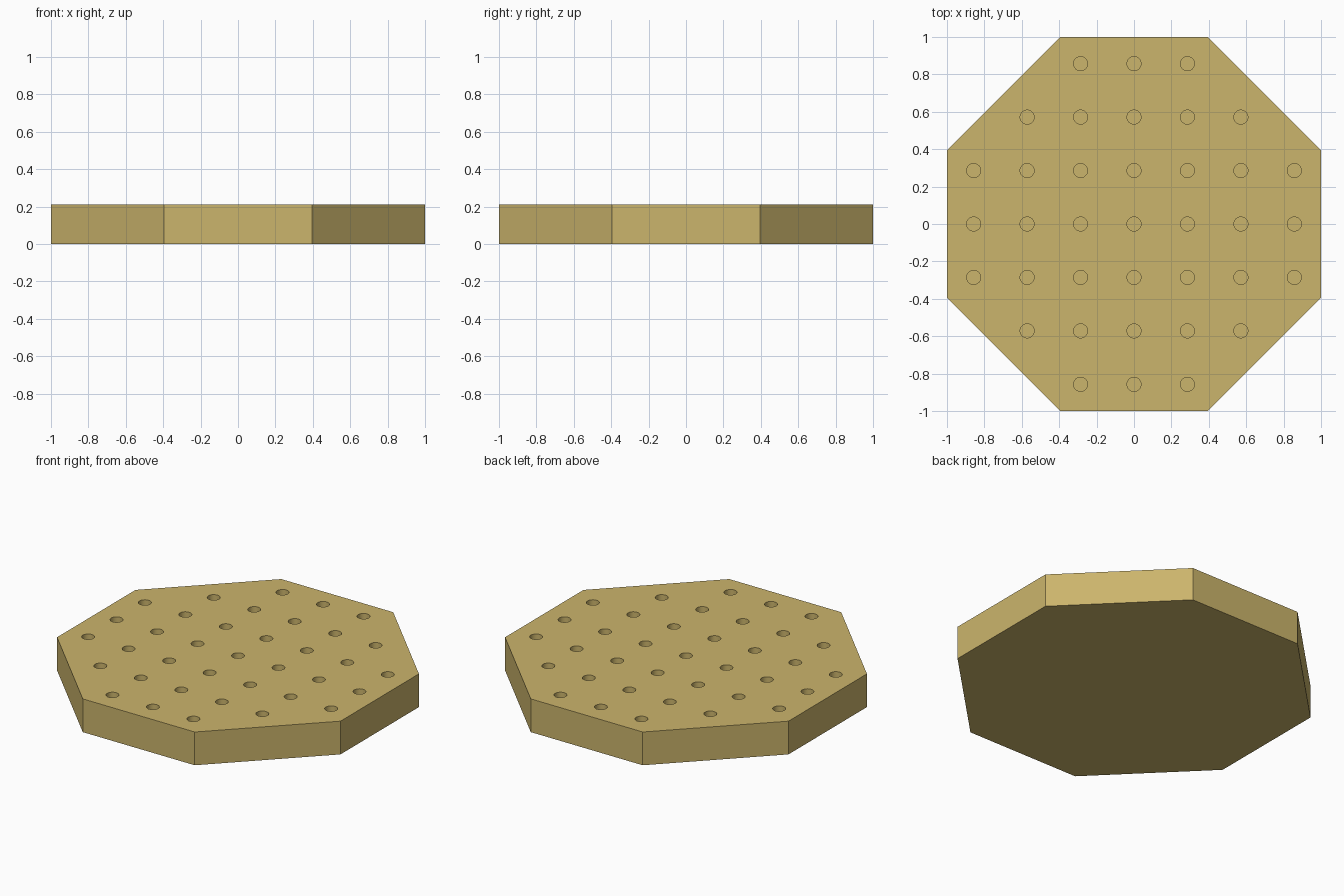
import bpy, bmesh
from mathutils import Matrix

if "Cube" in bpy.data.objects:
    bpy.data.objects.remove(bpy.data.objects["Cube"])

HEIGHT = 0.212
CORNER = 0.395
PITCH = 0.2857
HOLE_R = 0.0375
HOLE_DEPTH = 0.107

wood = bpy.data.materials.new("tan wood")
wood.diffuse_color = (0.60, 0.46, 0.15, 1)
wood.use_nodes = True
wood.node_tree.nodes["Principled BSDF"].inputs["Base Color"].default_value = wood.diffuse_color


def make_object(name, bm):
    mesh = bpy.data.meshes.new(name)
    bm.to_mesh(mesh)
    bm.free()
    mesh.materials.append(wood)
    obj = bpy.data.objects.new(name, mesh)
    bpy.context.collection.objects.link(obj)
    return obj


# Octagonal slab: square with cut corners, extruded upward
c = CORNER
outline = [(1, -c), (1, c), (c, 1), (-c, 1), (-1, c), (-1, -c), (-c, -1), (c, -1)]
bm = bmesh.new()
base = bm.faces.new([bm.verts.new((x, y, 0)) for x, y in outline])
top = bmesh.ops.extrude_face_region(bm, geom=[base])["geom"]
bmesh.ops.translate(bm, vec=(0, 0, HEIGHT),
                    verts=[v for v in top if isinstance(v, bmesh.types.BMVert)])
bmesh.ops.recalc_face_normals(bm, faces=bm.faces)
board = make_object("peg_board", bm)

# Peg hole cutters: 7 x 7 grid with the corners left out
bm = bmesh.new()
for i in range(-3, 4):
    for j in range(-3, 4):
        if abs(i) + abs(j) <= 4:
            bmesh.ops.create_cone(
                bm, cap_ends=True, segments=32, radius1=HOLE_R, radius2=HOLE_R,
                depth=2 * HOLE_DEPTH,
                matrix=Matrix.Translation((i * PITCH, j * PITCH, HEIGHT)))
cutter = make_object("hole_cutter", bm)

# Drill the holes
cut = board.modifiers.new("peg holes", 'BOOLEAN')
cut.operation = 'DIFFERENCE'
cut.solver = 'EXACT'
cut.object = cutter
bpy.context.view_layer.objects.active = board
board.select_set(True)
bpy.ops.object.modifier_apply(modifier=cut.name)
bpy.data.objects.remove(cutter)

# Round hole walls, crisp rims and board edges
bpy.ops.object.shade_smooth_by_angle(angle=0.52)
